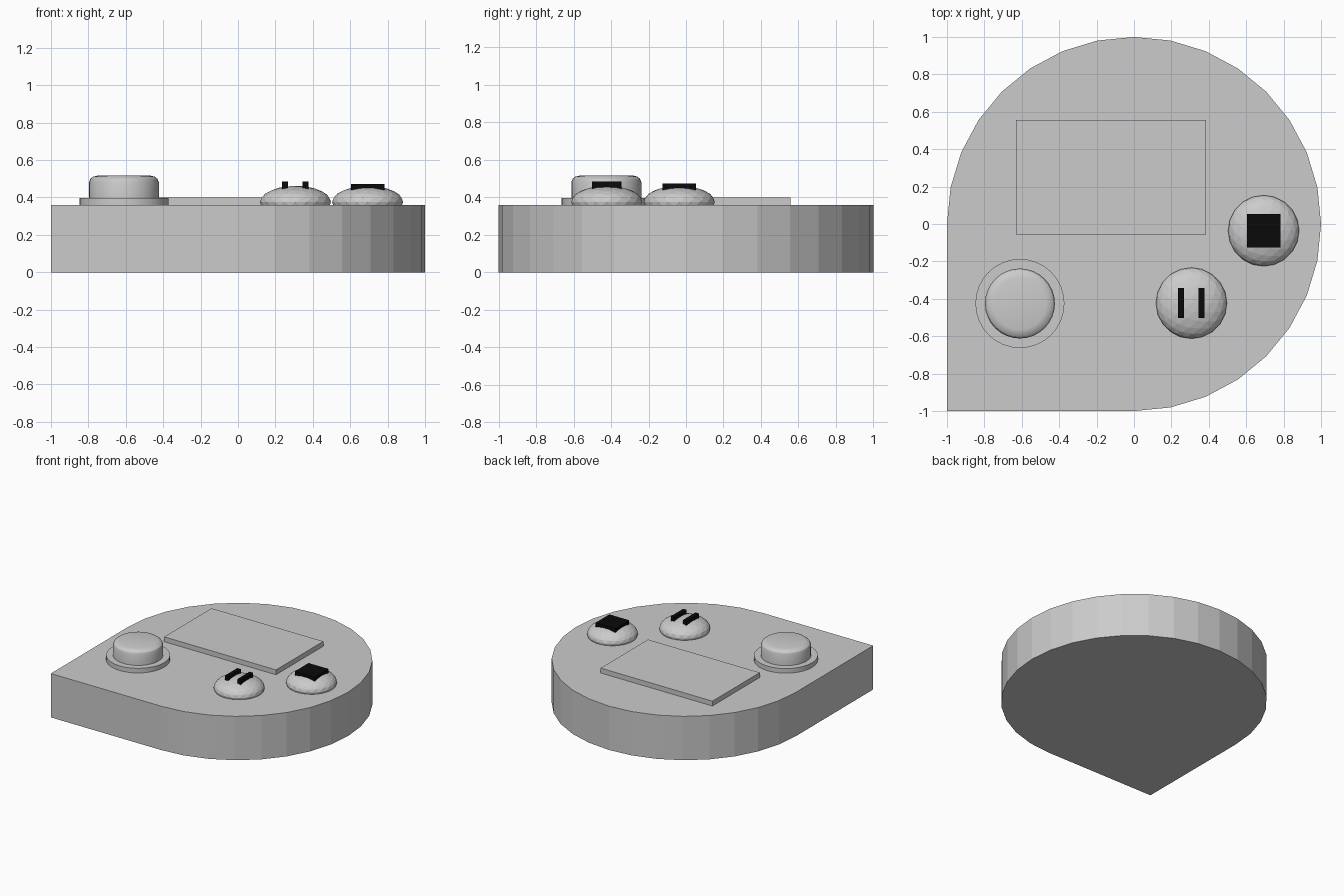
import bpy, bmesh
from math import cos, sin, pi, radians

if "Cube" in bpy.data.objects:
    bpy.data.objects.remove(bpy.data.objects["Cube"])

black = bpy.data.materials.new("black")
black.diffuse_color = (0.003, 0.003, 0.003, 1)
black.use_nodes = True
black.node_tree.nodes["Principled BSDF"].inputs["Base Color"].default_value = black.diffuse_color


def finish(name, bm):
    bmesh.ops.recalc_face_normals(bm, faces=bm.faces)
    mesh = bpy.data.meshes.new(name)
    bm.to_mesh(mesh)
    bm.free()
    ob = bpy.data.objects.new(name, mesh)
    bpy.context.collection.objects.link(ob)
    return ob


def prism(name, outline, z0, z1):
    bm = bmesh.new()
    face = bm.faces.new([bm.verts.new((x, y, z0)) for x, y in outline])
    ext = bmesh.ops.extrude_face_region(bm, geom=[face], use_keep_orig=True)
    for v in ext["geom"]:
        if isinstance(v, bmesh.types.BMVert):
            v.co.z = z1
    return finish(name, bm)


def box(name, x0, x1, y0, y1, z0, z1):
    return prism(name, [(x0, y0), (x1, y0), (x1, y1), (x0, y1)], z0, z1)


def turned(name, cx, cy, profile, sides=32):
    # stacked rings from (radius, z) pairs, capped at both ends
    bm = bmesh.new()
    rings = [[bm.verts.new((cx + r * cos(2 * pi * i / sides),
                            cy + r * sin(2 * pi * i / sides), z))
              for i in range(sides)] for r, z in profile]
    for a, b in zip(rings, rings[1:]):
        for i in range(sides):
            j = (i + 1) % sides
            bm.faces.new((a[i], a[j], b[j], b[i]))
    bm.faces.new(rings[0])
    bm.faces.new(rings[-1])
    ob = finish(name, bm)
    bpy.ops.object.select_all(action='DESELECT')
    ob.select_set(True)
    bpy.context.view_layer.objects.active = ob
    bpy.ops.object.shade_smooth_by_angle(angle=radians(30))
    return ob


def dome(name, x, y):
    bpy.ops.mesh.primitive_ico_sphere_add(subdivisions=3, radius=1, location=(x, y, 0.375))
    ob = bpy.context.object
    ob.name = name
    ob.scale = (0.19, 0.19, 0.087)


# body: 32-sided disc with one square corner
outline = [(cos(2 * pi * i / 32), sin(2 * pi * i / 32))
           for i in range(32) if not 16 < i < 24]
outline = outline[:17] + [(-1, -1)] + [(cos(2 * pi * i / 32), sin(2 * pi * i / 32))
                                       for i in range(24, 32)]
prism("body", outline, 0, 0.36)

# display panel
box("screen", -0.63, 0.385, -0.057, 0.557, 0.34, 0.4)

# rotary knob on its collar
turned("knob_collar", -0.61, -0.425, [(0.238, 0.34), (0.238, 0.398)])
turned("knob", -0.61, -0.425,
       [(0.187, 0.38), (0.187, 0.48), (0.18, 0.499), (0.165, 0.511), (0.14, 0.517)])

# pause and stop buttons
dome("pause_button", 0.307, -0.423)
dome("stop_button", 0.693, -0.036)

# raised black symbols
symbols = [box("pause_bar_left", 0.234, 0.266, -0.502, -0.343, 0.4, 0.484),
           box("pause_bar_right", 0.345, 0.377, -0.502, -0.343, 0.4, 0.484),
           box("stop_square", 0.604, 0.784, -0.126, 0.053, 0.4, 0.473)]
for ob in symbols:
    ob.data.materials.append(black)
